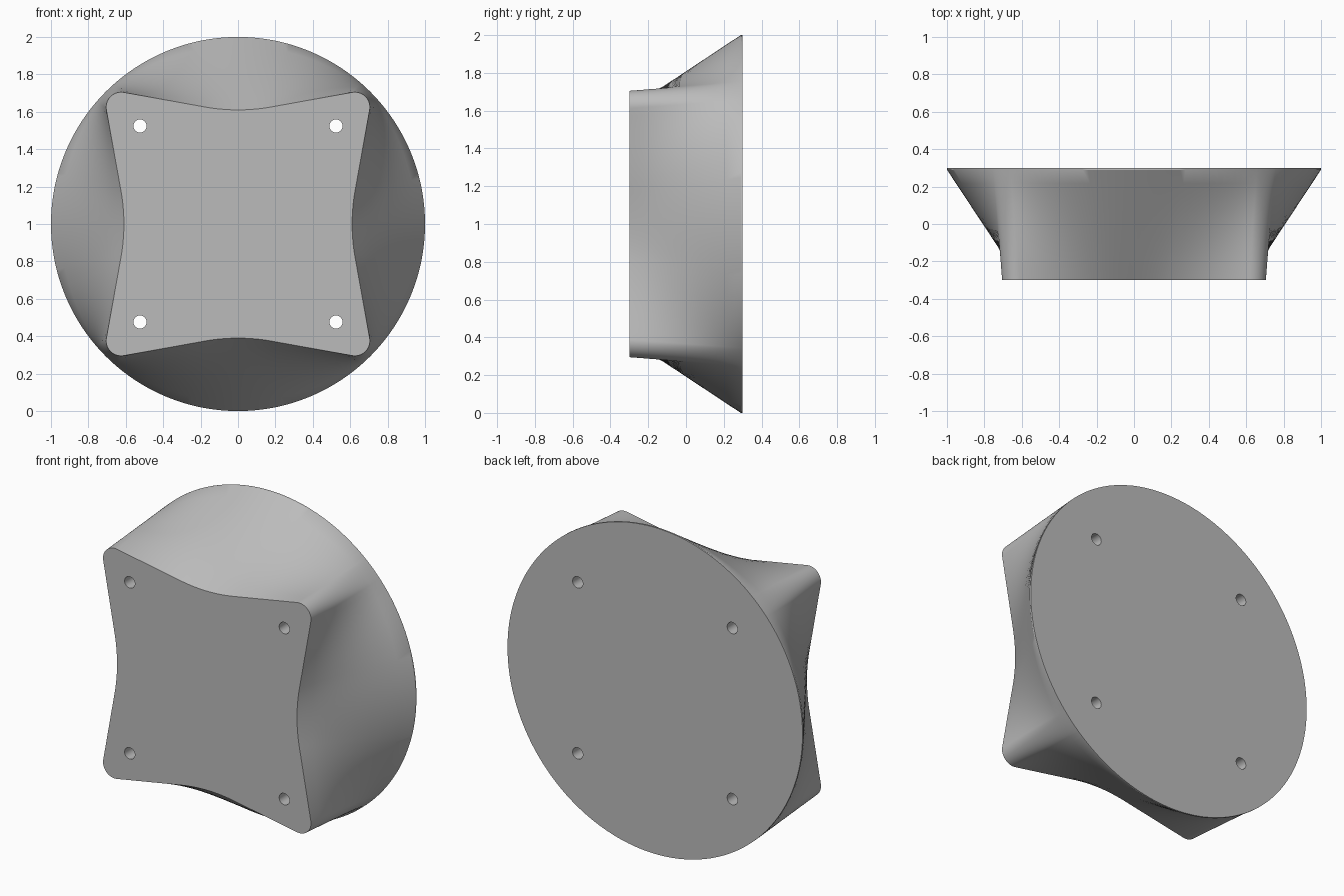
import bpy
import bmesh
from math import sin, cos, atan, atan2, pi, radians
from mathutils import Matrix, Vector

if "Cube" in bpy.data.objects:
    bpy.data.objects.remove(bpy.data.objects["Cube"], do_unlink=True)

FRONT, RIM, BACK = -0.3, 0.29, 0.3
SLOPE = 0.18            # lean of the plate edges
CORNER, FILLET = 0.625, 0.08
WAIST, BEND = 0.61, 0.18
HOLE_AT, HOLE_R = 0.524, 0.035


def lerp(a, b, n):
    return [a.lerp(b, i / n) for i in range(1, n)]


def star_outline():
    """Square with drawn-in sides and rounded corners, counter-clockwise."""
    tilt = atan(SLOPE)
    bend = [Vector((WAIST + SLOPE * BEND / 2 * (i / 8) ** 2, BEND * i / 8)) for i in range(9)]
    arc = [Vector((CORNER + FILLET * cos(a), CORNER + FILLET * sin(a)))
           for a in (-tilt + (pi / 4 + tilt) * i / 10 for i in range(11))]
    half = bend + lerp(bend[-1], arc[0], 10) + arc
    side = [Vector((p.x, -p.y)) for p in reversed(half[1:])] + half[:-1]
    return [Matrix.Rotation(k * pi / 2, 2) @ p for k in range(4) for p in side]


def new_object(name, bm):
    bmesh.ops.recalc_face_normals(bm, faces=bm.faces)
    mesh = bpy.data.meshes.new(name)
    bm.to_mesh(mesh)
    bm.free()
    obj = bpy.data.objects.new(name, mesh)
    bpy.context.collection.objects.link(obj)
    return obj


# Body: straight loft from the star plate to the round plate, plus a thin rim
star = star_outline()
circle = [Vector((cos(a), sin(a))) for a in (atan2(p.y, p.x) for p in star)]
STEPS = 8
sections = [(FRONT + (RIM - FRONT) * i / STEPS,
             [s.lerp(c, i / STEPS) for s, c in zip(star, circle)]) for i in range(STEPS + 1)]
sections.append((BACK, circle))

bm = bmesh.new()
rings = [[bm.verts.new((p.x, y, p.y + 1)) for p in pts] for y, pts in sections]
for lower, upper in zip(rings, rings[1:]):
    for i in range(len(star)):
        j = (i + 1) % len(star)
        bm.faces.new((lower[i], lower[j], upper[j], upper[i]))
bm.faces.new(rings[0])
bm.faces.new(rings[-1])
body = new_object("adapter_body", bm)

# Four screw holes through the whole depth
bm = bmesh.new()
for sx in (-1, 1):
    for sz in (-1, 1):
        place = Matrix.Translation((sx * HOLE_AT, 0, 1 + sz * HOLE_AT)) @ Matrix.Rotation(pi / 2, 4, 'X')
        bmesh.ops.create_cone(bm, cap_ends=True, segments=32, radius1=HOLE_R,
                              radius2=HOLE_R, depth=1, matrix=place)
cutter = new_object("hole_cutter", bm)
cutter.hide_render = True

cut = body.modifiers.new("screw_holes", 'BOOLEAN')
cut.operation, cut.solver, cut.object = 'DIFFERENCE', 'EXACT', cutter
bpy.ops.object.select_all(action='DESELECT')
bpy.context.view_layer.objects.active = body
body.select_set(True)
bpy.ops.object.modifier_apply(modifier=cut.name)
bpy.data.objects.remove(cutter, do_unlink=True)
bpy.ops.object.shade_smooth_by_angle(angle=radians(30))

# Plain grey finish
grey = bpy.data.materials.new("plain_grey")
grey.use_nodes = True
colour = (0.5, 0.5, 0.5, 1)
grey.diffuse_color = colour
grey.node_tree.nodes["Principled BSDF"].inputs["Base Color"].default_value = colour
body.data.materials.clear()
body.data.materials.append(grey)
